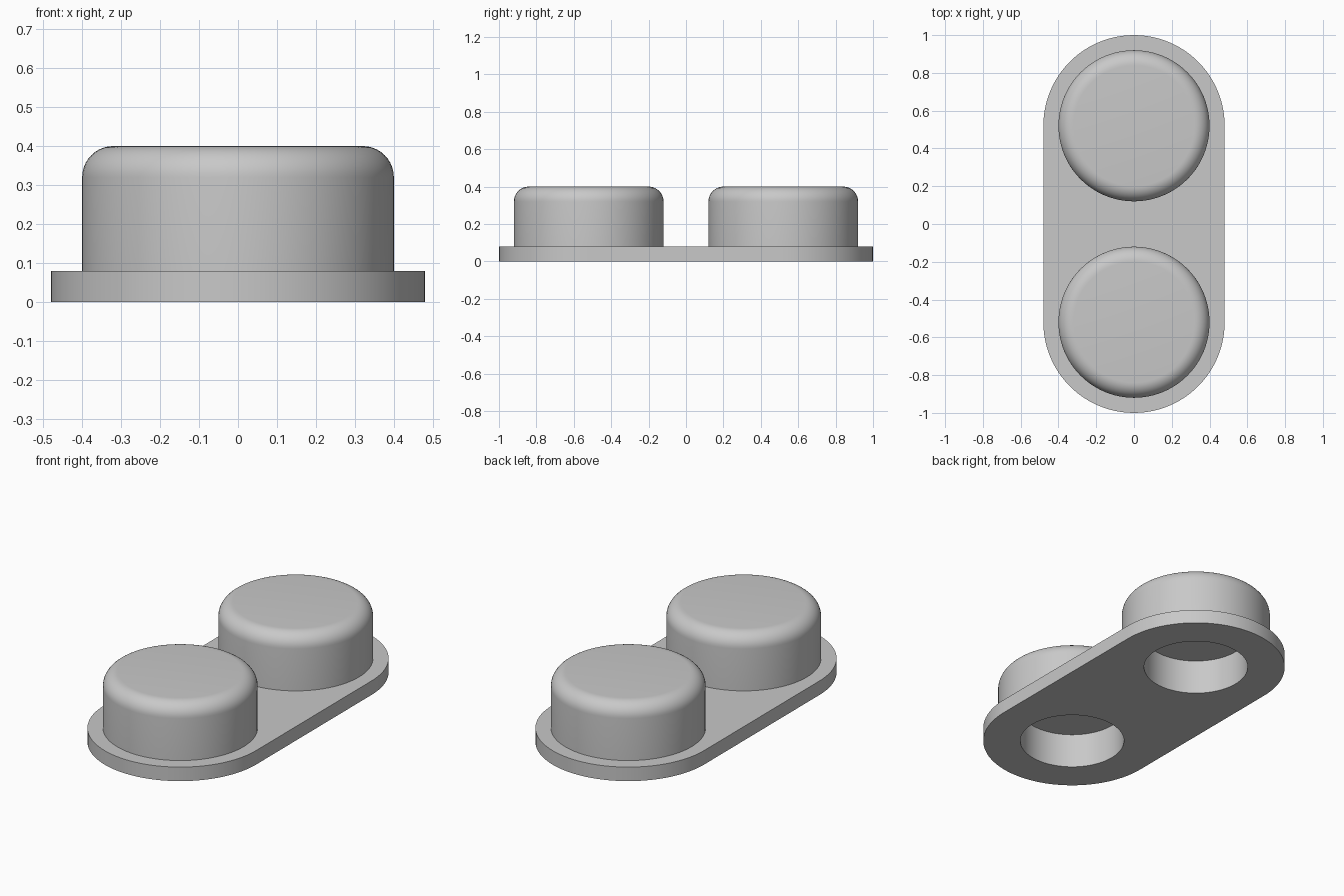
import bpy
import bmesh
from math import cos, sin, pi, tau
from mathutils import Matrix, Vector

if "Cube" in bpy.data.objects:
    bpy.data.objects.remove(bpy.data.objects["Cube"], do_unlink=True)

SEGMENTS = 96
PLATE_RADIUS, PLATE_HEIGHT = 0.48, 0.08
STUD_RADIUS, STUD_TOP, FILLET = 0.40, 0.40, 0.08
SOCKET_RADIUS, SOCKET_TOP = 0.28, 0.20
STUD_OFFSET = 0.52

grey = bpy.data.materials.new("plain_grey")
grey.use_nodes = True
colour = (0.58, 0.58, 0.58, 1)
grey.diffuse_color = colour
grey.node_tree.nodes["Principled BSDF"].inputs["Base Color"].default_value = colour


def finish(bm, name, location=(0, 0, 0)):
    """Turn a bmesh into a smooth object with sharp edges kept."""
    bmesh.ops.recalc_face_normals(bm, faces=bm.faces[:])
    mesh = bpy.data.meshes.new(name)
    bm.to_mesh(mesh)
    bm.free()
    mesh.materials.append(grey)
    obj = bpy.data.objects.new(name, mesh)
    obj.location = location
    bpy.context.collection.objects.link(obj)
    bpy.ops.object.select_all(action='DESELECT')
    obj.select_set(True)
    bpy.context.view_layer.objects.active = obj
    bpy.ops.object.shade_smooth_by_angle()
    return obj


def arc(radius, centre_y, start, sweep, count):
    return [(radius * cos(start + sweep * i / count),
             centre_y + radius * sin(start + sweep * i / count), 0)
            for i in range(count)]


def add_loop(bm, points):
    verts = [bm.verts.new(p) for p in points]
    return [bm.edges.new((v, verts[i - 1])) for i, v in enumerate(verts)]


# Rounded base plate with two round openings
bm = bmesh.new()
half = SEGMENTS // 2
ends = []
for centre_y, start in ((STUD_OFFSET, 0), (-STUD_OFFSET, pi)):
    ends += arc(PLATE_RADIUS, centre_y, start, pi, half)
    ends.append((PLATE_RADIUS * cos(start + pi), centre_y, 0))
edges = add_loop(bm, ends)
for centre_y in (STUD_OFFSET, -STUD_OFFSET):
    edges += add_loop(bm, arc(SOCKET_RADIUS, centre_y, 0, tau, SEGMENTS))
bmesh.ops.triangle_fill(bm, edges=edges, use_beauty=True, normal=(0, 0, 1))
raised = bmesh.ops.extrude_face_region(bm, geom=bm.faces[:], use_keep_orig=True)
bmesh.ops.translate(bm, vec=(0, 0, PLATE_HEIGHT),
                    verts=[g for g in raised["geom"] if isinstance(g, bmesh.types.BMVert)])
finish(bm, "base_plate")

# Stud profile: socket ceiling, socket wall, outer wall, rounded rim, flat top
profile = [(0, SOCKET_TOP), (SOCKET_RADIUS, SOCKET_TOP),
           (SOCKET_RADIUS, PLATE_HEIGHT), (STUD_RADIUS, PLATE_HEIGHT)]
for i in range(11):
    a = pi / 2 * i / 10
    profile.append((STUD_RADIUS - FILLET + FILLET * cos(a),
                    STUD_TOP - FILLET + FILLET * sin(a)))
profile.append((0, STUD_TOP))

# Two hollow studs turned from the profile
for name, y in (("front_stud", -STUD_OFFSET), ("back_stud", STUD_OFFSET)):
    bm = bmesh.new()
    verts = [bm.verts.new((r, 0, z)) for r, z in profile]
    line = [bm.edges.new(pair) for pair in zip(verts, verts[1:])]
    bmesh.ops.spin(bm, geom=verts + line, cent=(0, 0, 0), axis=(0, 0, 1),
                   angle=tau, steps=SEGMENTS)
    bmesh.ops.remove_doubles(bm, verts=bm.verts[:], dist=0.0001)
    finish(bm, name, (0, y, 0))
